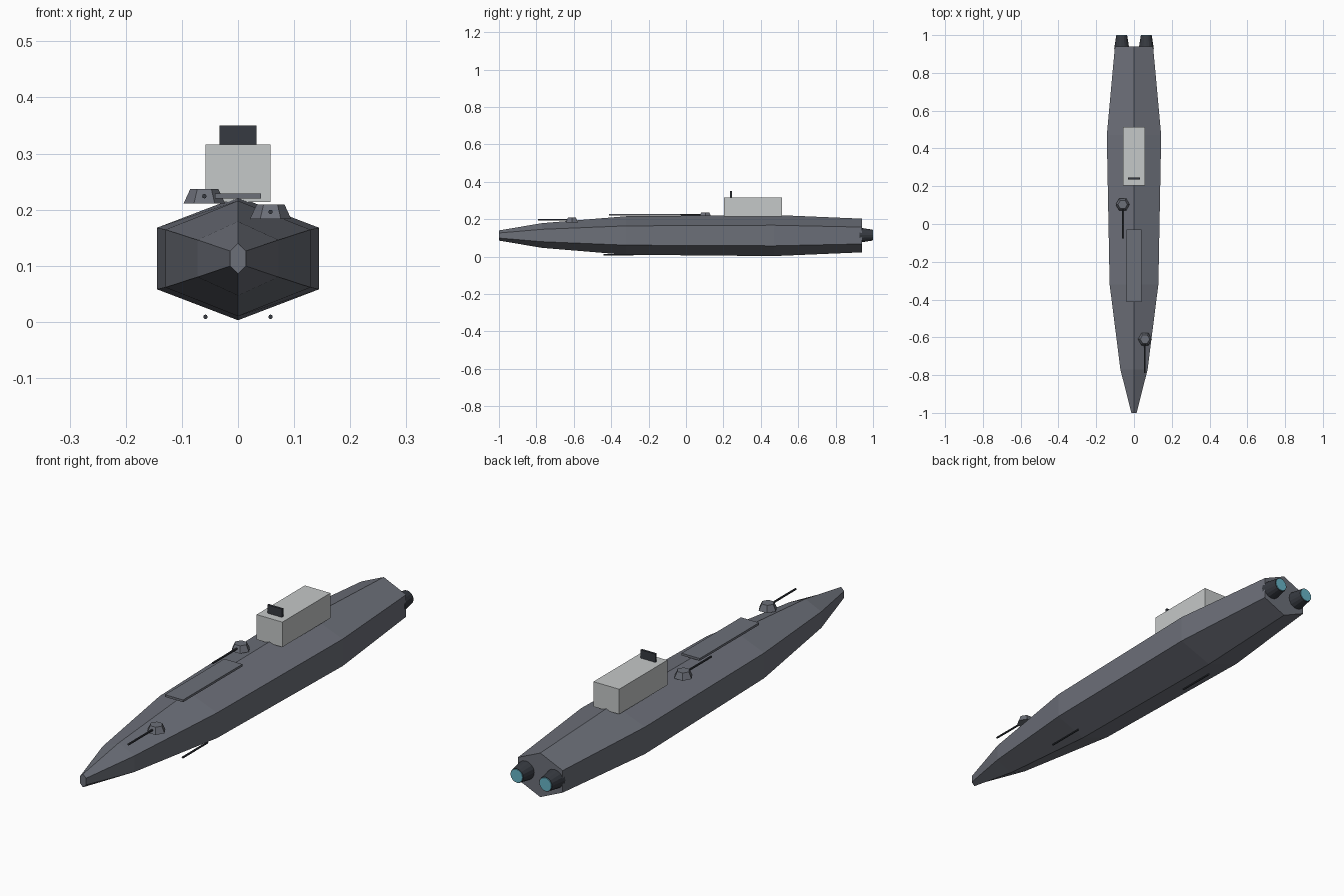
import bpy, bmesh
from math import pi, cos, sin
from mathutils import Matrix

cube = bpy.data.objects.get("Cube")
if cube:
    bpy.data.objects.remove(cube, do_unlink=True)


def material(name, rgb):
    m = bpy.data.materials.new(name)
    m.use_nodes = True
    m.diffuse_color = (*rgb, 1)
    m.node_tree.nodes["Principled BSDF"].inputs["Base Color"].default_value = (*rgb, 1)
    return m


HULL = material("hull grey", (0.15, 0.16, 0.19))
CABIN = material("pale grey", (0.56, 0.58, 0.58))
DARK = material("dark grey", (0.037, 0.042, 0.052))
GLOW = material("engine blue", (0.14, 0.46, 0.57))


def finish(name, bm, mat):
    bmesh.ops.recalc_face_normals(bm, faces=bm.faces)
    mesh = bpy.data.meshes.new(name)
    bm.to_mesh(mesh)
    bm.free()
    mesh.materials.append(mat)
    obj = bpy.data.objects.new(name, mesh)
    bpy.context.collection.objects.link(obj)
    return obj


def box(name, low, high, mat):
    bm = bmesh.new()
    bmesh.ops.create_cube(bm, size=1)
    for v in bm.verts:
        v.co = [(a + b) / 2 + c * (b - a) for a, b, c in zip(low, high, v.co)]
    return finish(name, bm, mat)


def cone(name, center, r1, r2, depth, sides, mat, along_y=False):
    """Frustum from r1 to r2, pointing up or towards the stern."""
    bm = bmesh.new()
    bmesh.ops.create_cone(bm, cap_ends=True, segments=sides, radius1=r1, radius2=r2, depth=depth)
    turn = Matrix.Rotation(-pi / 2, 4, 'X') if along_y else Matrix.Rotation(pi / 6, 4, 'Z')
    # the hexagonal turrets point a corner sideways
    if not along_y:
        for v in bm.verts:
            if abs(v.co.y) > abs(v.co.x) * 1.8:
                bm.transform(turn)
                break
    else:
        bm.transform(turn)
    bm.transform(Matrix.Translation(center))
    return finish(name, bm, mat)


# Hull: hexagonal rings lofted from bow to stern
AXIS = 0.113
stations = [  # y, half width, half height
    (-1.0, 0.014, 0.027),
    (-0.77, 0.072, 0.066),
    (-0.32, 0.129, 0.103),
    (0.47, 0.144, 0.110),
    (0.94, 0.101, 0.090),
]
bm = bmesh.new()
rings = []
for y, w, h in stations:
    angles = [pi / 2 + i * pi / 3 for i in range(6)]
    rings.append([bm.verts.new((w * cos(a) / cos(pi / 6), y, AXIS + h * sin(a))) for a in angles])
for a, b in zip(rings, rings[1:]):
    for i in range(6):
        j = (i + 1) % 6
        bm.faces.new((a[i], a[j], b[j], b[i]))
bm.faces.new(rings[0])
bm.faces.new(rings[-1])
finish("hull", bm, HULL)

# Bridge, sensor panel and foredeck plate
box("bridge", (-0.058, 0.203, 0.214), (0.058, 0.514, 0.316), CABIN)
box("sensor_panel", (-0.033, 0.236, 0.314), (0.033, 0.245, 0.35), DARK)
box("foredeck_plate", (-0.041, -0.413, 0.22), (0.041, -0.03, 0.229), HULL)

# Deck turrets with forward barrels
for name, x, y, z in (("bow", 0.058, -0.61, 0.183), ("mid", -0.06, 0.103, 0.211)):
    cone(name + "_turret", (x, y, z + 0.013), 0.037, 0.025, 0.026, 6, HULL)
    cone(name + "_barrel", (x, y - 0.1, z + 0.013), 0.004, 0.004, 0.16, 8, DARK, True)

# Keel guns, staggered on either side
for name, x, y in (("left", 0.058, -0.36), ("right", -0.058, 0.32)):
    cone(name + "_keel_gun", (x, y, 0.009), 0.004, 0.004, 0.16, 8, DARK, True)

# Twin engines with glowing outlets
for name, x in (("left", 0.065), ("right", -0.065)):
    cone(name + "_engine", (x, 0.963, 0.115), 0.040, 0.029, 0.07, 16, DARK, True)
    cone(name + "_engine_glow", (x, 0.998, 0.115), 0.0275, 0.0265, 0.004, 16, GLOW, True)
